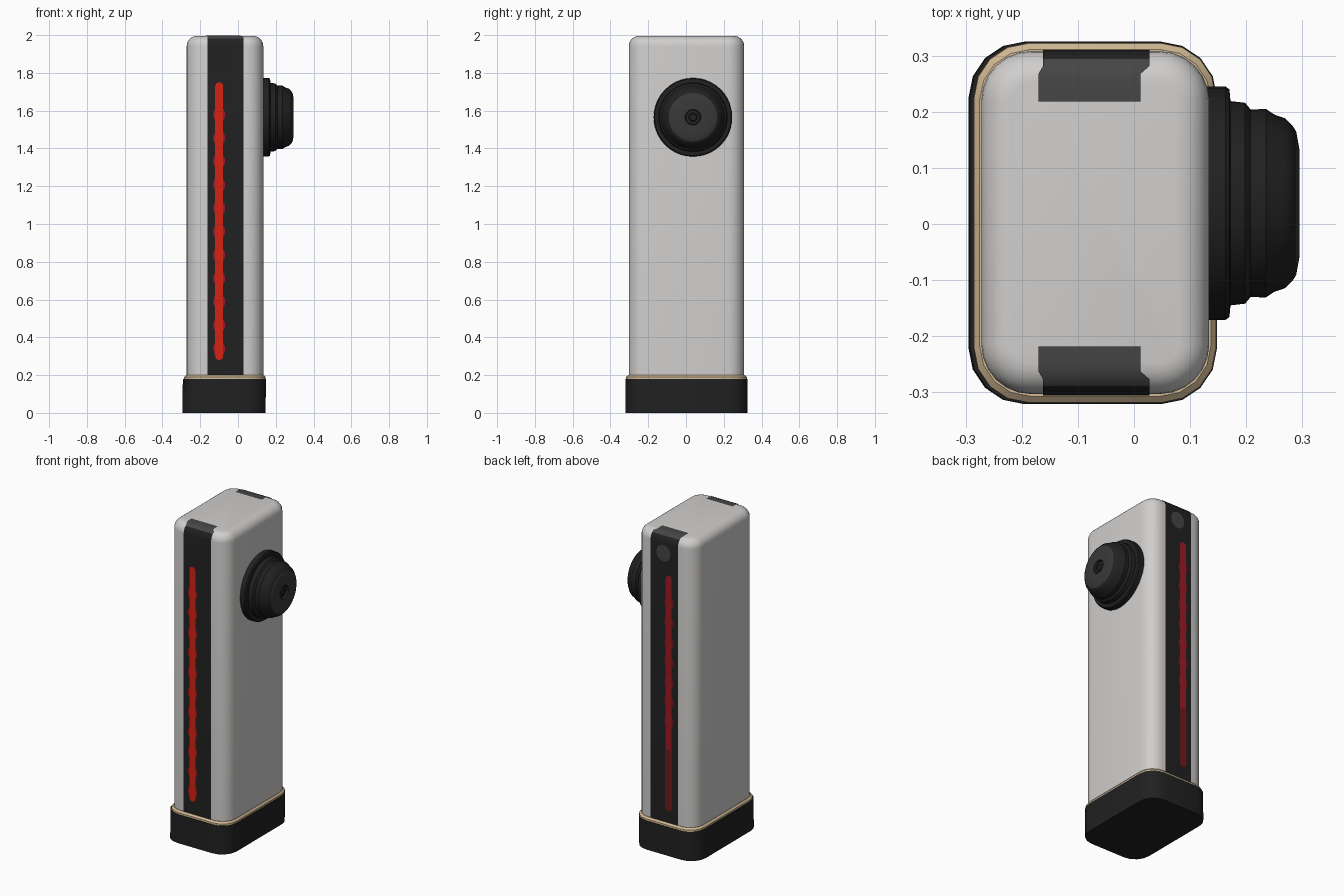
import bpy, bmesh, math

if "Cube" in bpy.data.objects:
    bpy.data.objects.remove(bpy.data.objects["Cube"])


def material(name, r, g, b):
    m = bpy.data.materials.new(name)
    m.diffuse_color = (r, g, b, 1)
    m.use_nodes = True
    m.node_tree.nodes["Principled BSDF"].inputs["Base Color"].default_value = m.diffuse_color
    return m


WHITE = material("off_white", 0.63, 0.62, 0.61)
BLACK = material("black_plastic", 0.015, 0.015, 0.015)
GREY = material("dark_grey", 0.06, 0.06, 0.06)
FACE = material("lens_grey", 0.04, 0.04, 0.04)
TAN = material("tan_seal", 0.62, 0.47, 0.29)
RED = material("bright_red", 0.66, 0.016, 0.006)
CRIMSON = material("crimson", 0.33, 0.01, 0.018)
DARK_RED = material("dark_red", 0.16, 0.01, 0.012)


def finish(bm, name, mats, angle=35):
    me = bpy.data.meshes.new(name)
    bm.to_mesh(me)
    bm.free()
    ob = bpy.data.objects.new(name, me)
    bpy.context.collection.objects.link(ob)
    for m in mats:
        me.materials.append(m)
    bpy.ops.object.select_all(action='DESELECT')
    ob.select_set(True)
    bpy.context.view_layer.objects.active = ob
    bpy.ops.object.shade_smooth_by_angle(angle=math.radians(angle))
    return ob


def loft(name, rings, mats, rule=None, angle=35):
    """Join equal rings of points into a closed solid."""
    bm = bmesh.new()
    loops = [[bm.verts.new(p) for p in ring] for ring in rings]
    for a, b in zip(loops, loops[1:]):
        for i in range(len(a)):
            j = (i + 1) % len(a)
            bm.faces.new((a[i], a[j], b[j], b[i]))
    bm.faces.new(loops[0][::-1])
    bm.faces.new(loops[-1])
    bmesh.ops.recalc_face_normals(bm, faces=bm.faces)
    if rule:
        for f in bm.faces:
            f.material_index = rule(f.calc_center_median())
    return finish(bm, name, mats, angle)


def round_rect(x0, x1, y0, y1, r, z, seg):
    pts = []
    for cx, cy, a0 in ((x1 - r, y1 - r, 0), (x0 + r, y1 - r, 90),
                       (x0 + r, y0 + r, 180), (x1 - r, y0 + r, 270)):
        for i in range(seg + 1):
            a = math.radians(a0 + 90 * i / seg)
            pts.append((cx + r * math.cos(a), cy + r * math.sin(a), z))
    return pts


# White case with rounded top
X0, X1, Y0, Y1, TOP, TR = -0.272, 0.134, -0.303, 0.308, 1.996, 0.055


def case_ring(inset, z):
    return round_rect(X0 + inset, X1 - inset, Y0 + inset, Y1 - inset, 0.088 - inset, z, 6)


arc = [math.radians(90 * i / 6) for i in range(7)]
loft("case", [case_ring(0, 0.1)] +
     [case_ring(TR * (1 - math.cos(a)), TOP - TR * (1 - math.sin(a))) for a in arc], [WHITE])

# Base shoe and tan seal
loft("base", [round_rect(-0.295, 0.146, -0.321, 0.325, 0.1, 0, 4),
              round_rect(-0.292, 0.148, -0.321, 0.325, 0.1, 0.18, 4)], [BLACK])
loft("seal", [round_rect(-0.286, 0.147, -0.319, 0.323, 0.098, 0.175, 4),
              round_rect(-0.285, 0.146, -0.318, 0.322, 0.097, 0.19, 4),
              round_rect(-0.275, 0.137, -0.307, 0.311, 0.09, 0.2, 4)], [TAN])


# Dark bands running up front and back and folding over the top
def band(name, side):
    off = 0.003
    wall = Y0 if side < 0 else Y1
    path = [(wall + side * off, 0.195)]
    for a in arc:
        path.append((wall - side * TR + side * (TR + off) * math.cos(a),
                     TOP - TR + (TR + off) * math.sin(a)))
    path.append((side * 0.218, TOP + off))
    bm = bmesh.new()
    rows = []
    for y, z in path:
        top = z > TOP - 0.004
        xa, xb = (-0.17, 0.012) if top else (-0.162, 0.028)
        rows.append([bm.verts.new((xa, y, z)), bm.verts.new((xb, y, z))])
    for a, b in zip(rows, rows[1:]):
        f = (a[0], a[1], b[1], b[0])
        face = bm.faces.new(f if side < 0 else f[::-1])
        face.normal_update()
        face.material_index = 1 if face.normal.z > 0.75 else 0
    finish(bm, name, [BLACK, GREY])


# Thin painted shapes on the bands; layer sets the stacking order
def plate(name, outlines, side, layer, mat):
    y = (Y0 if side < 0 else Y1) + side * (0.003 + 0.0015 * layer)
    bm = bmesh.new()
    for pts in outlines:
        vs = [bm.verts.new((x, y, z)) for x, z in pts]
        bm.faces.new(vs if side < 0 else vs[::-1])
    finish(bm, name, [mat])


def oval(cx, cz, rx, rz, n=20):
    return [(cx + rx * math.cos(math.tau * i / n), cz + rz * math.sin(math.tau * i / n))
            for i in range(n)]


def capsule(cx, z0, z1, r, n=8):
    low = [(cx - r * math.cos(math.pi * i / n), z0 + r - r * math.sin(math.pi * i / n))
           for i in range(n + 1)]
    high = [(cx + r * math.cos(math.pi * i / n), z1 - r + r * math.sin(math.pi * i / n))
            for i in range(n + 1)]
    return low + high


for label, side, colour in (("front", -1, RED), ("back", 1, CRIMSON)):
    band(label + "_band", side)
    start = 0 if side < 0 else 4
    bumps = [oval(-0.1, 0.34 + 0.124 * i, 0.032, 0.04) for i in range(start, 11)]
    plate(label + "_light_glow", bumps, side, 1, CRIMSON if side < 0 else DARK_RED)
    plate(label + "_light_strip", [capsule(-0.1, 0.28, 1.75, 0.021)], side, 2, colour)
plate("back_strip_lower", [capsule(-0.1, 0.275, 0.66, 0.024)], 1, 3, DARK_RED)
plate("back_disc", [oval(-0.062, 1.88, 0.048, 0.052, 28)], 1, 1, GREY)

# Round stepped lens on the right side, turned about x
profile = [(0.12, 0.208), (0.163, 0.208), (0.17, 0.203), (0.172, 0.182), (0.198, 0.179),
           (0.208, 0.167), (0.235, 0.168), (0.25, 0.158), (0.27, 0.151), (0.282, 0.139),
           (0.289, 0.128), (0.295, 0.095), (0.295, 0.042), (0.28, 0.038), (0.28, 0.022),
           (0.289, 0.018), (0.289, 0.004)]
CY, CZ, N = 0.037, 1.565, 40
rings = [[(x, CY + r * math.cos(math.tau * i / N), CZ + r * math.sin(math.tau * i / N))
          for i in range(N)] for x, r in profile]
loft("lens", rings, [BLACK, FACE],
     lambda c: int(c.x > 0.288 and 0.045 < math.hypot(c.y - CY, c.z - CZ) < 0.13))
